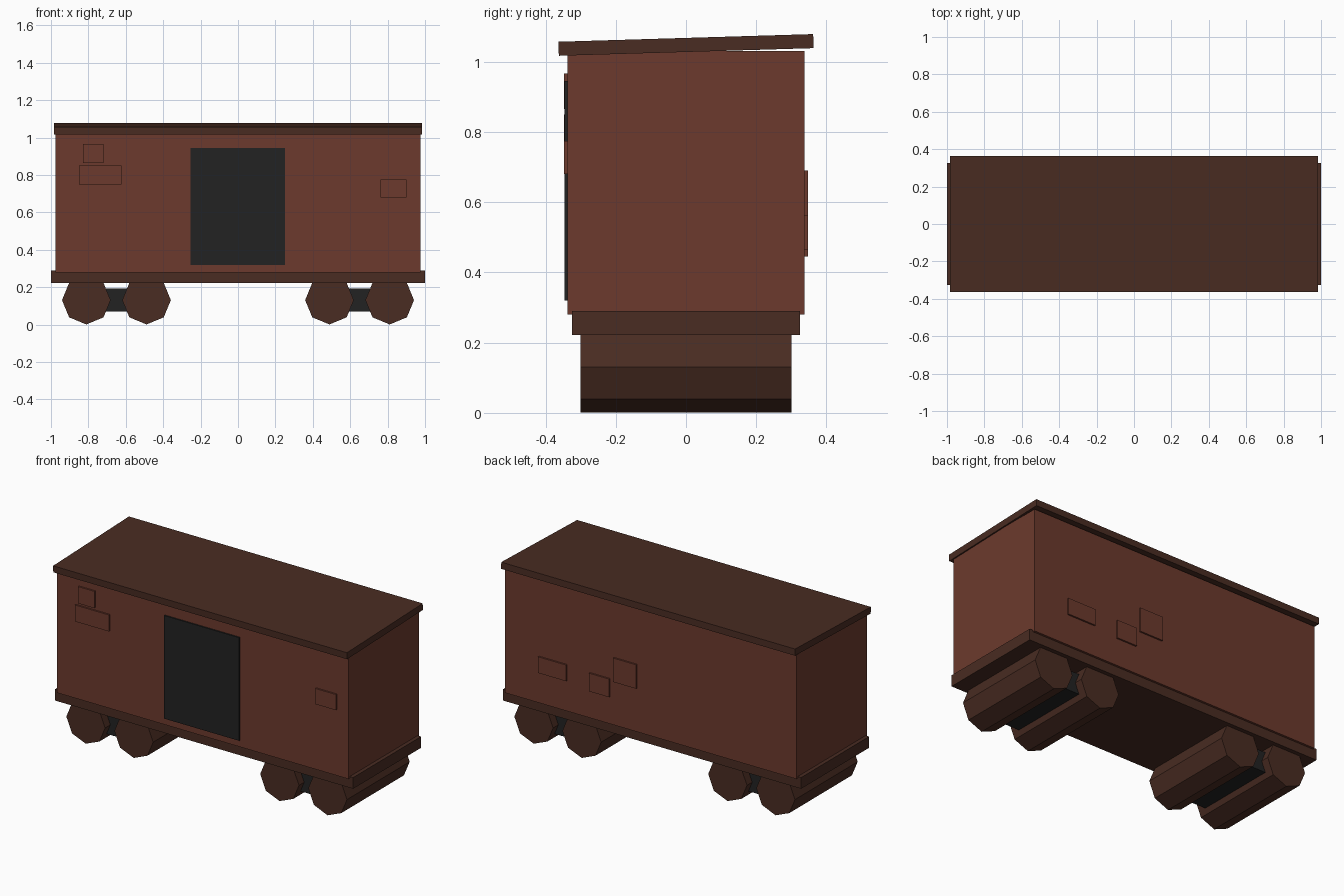
import bpy
import math

cube = bpy.data.objects.get("Cube")
if cube:
    bpy.data.objects.remove(cube, do_unlink=True)


def make_material(name, rgb):
    mat = bpy.data.materials.new(name)
    mat.use_nodes = True
    colour = (*rgb, 1.0)
    mat.diffuse_color = colour
    mat.node_tree.nodes["Principled BSDF"].inputs["Base Color"].default_value = colour
    return mat


rust = make_material("rust red", (0.15, 0.042, 0.026))
brown = make_material("dark brown", (0.067, 0.025, 0.016))
black = make_material("charcoal", (0.016, 0.016, 0.016))


def box(name, x, y, z, mat):
    """Box from (min, max) ranges along each axis."""
    ranges = (x, y, z)
    centre = [(a + b) / 2 for a, b in ranges]
    bpy.ops.mesh.primitive_cube_add(size=1, location=centre)
    obj = bpy.context.object
    obj.name = name
    obj.scale = [b - a for a, b in ranges]
    bpy.ops.object.transform_apply(location=False, rotation=False, scale=True)
    obj.data.materials.append(mat)
    return obj


# Body shell, chassis and sloping roof
SIDE = 0.338
box("body", (-0.977, 0.977), (-SIDE, SIDE), (0.28, 1.031), rust)
box("chassis", (-1, 1), (-0.325, 0.325), (0.222, 0.29), brown)
roof = box("roof", (-0.985, 0.985), (-0.363, 0.363), (1.028, 1.068), brown)
roof.rotation_euler.x = math.atan(0.03)

# Front door and raised panels
box("door", (-0.253, 0.25), (-SIDE - 0.008, -SIDE + 0.001), (0.32, 0.945), black)
front_panels = [
    ("small_front_panel", (-0.83, -0.72), (0.865, 0.967)),
    ("wide_front_panel", (-0.85, -0.623), (0.75, 0.85)),
    ("end_front_panel", (0.762, 0.9), (0.68, 0.775)),
]
back_panels = [
    ("wide_back_panel", (0.561, 0.749), (0.465, 0.563)),
    ("small_back_panel", (0.272, 0.407), (0.445, 0.555)),
    ("tall_back_panel", (0.091, 0.246), (0.545, 0.69)),
]
for name, x, z in front_panels:
    box(name, x, (-SIDE - 0.01, -SIDE + 0.001), z, rust)
for name, x, z in back_panels:
    box(name, x, (SIDE - 0.001, SIDE + 0.01), z, rust)

# Two bogies, each with a frame and a pair of eight-sided wheel rollers
for side, label in ((-1, "right"), (1, "left")):
    middle = side * 0.65
    box(f"{label}_bogie_frame", (middle - 0.11, middle + 0.11),
        (-0.25, 0.25), (0.07, 0.193), black)
    for offset, place in ((-0.161, "inner"), (0.161, "outer")):
        bpy.ops.mesh.primitive_cylinder_add(
            vertices=8, radius=0.13, depth=0.6,
            location=(middle + side * offset, 0, 0.131),
            rotation=(math.pi / 2, 0, 0))
        wheel = bpy.context.object
        wheel.name = f"{label}_{place}_wheel"
        wheel.data.materials.append(brown)
